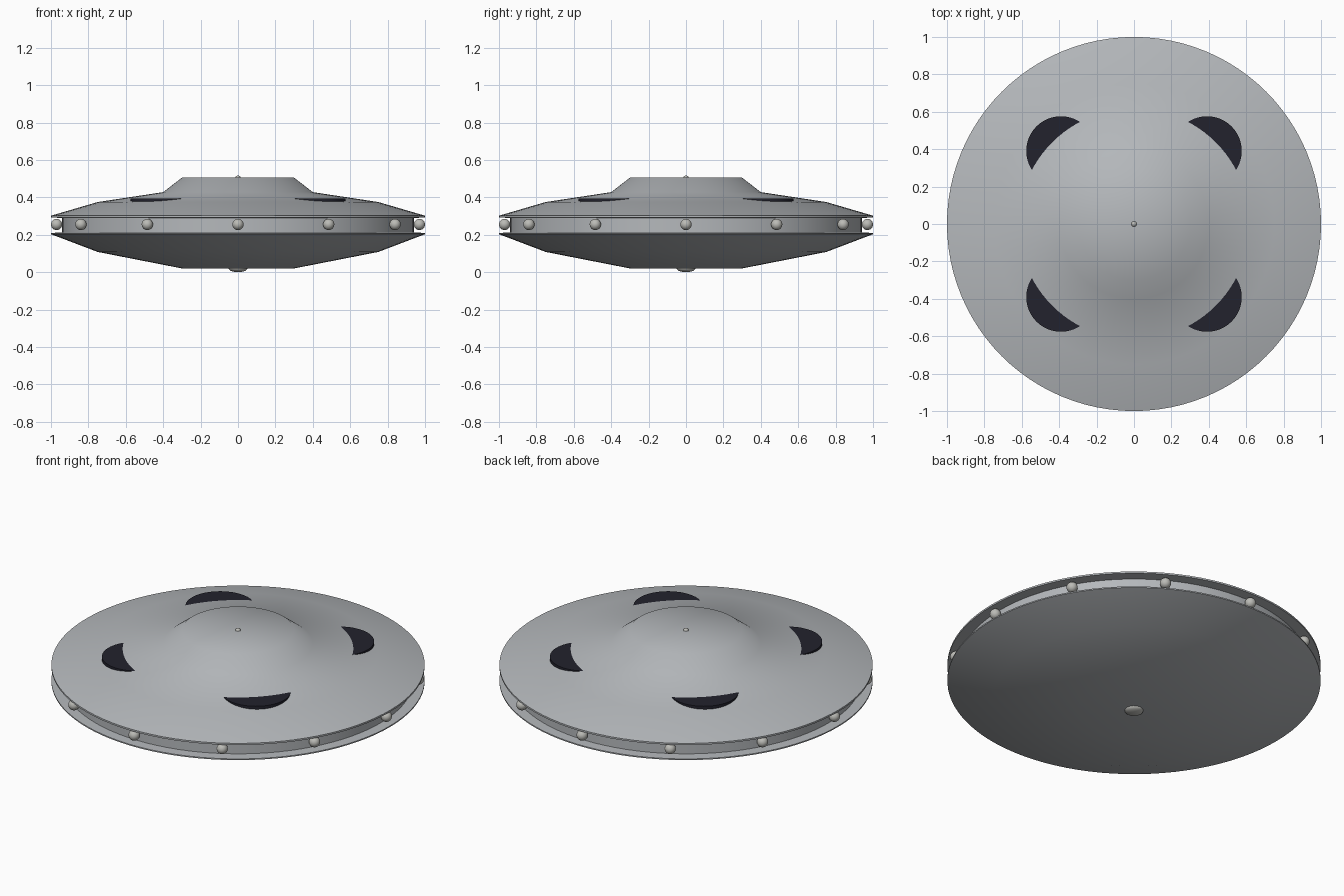
import bpy, bmesh
from math import sin, cos, pi, radians
from mathutils import Matrix

cube = bpy.data.objects.get("Cube")
if cube:
    bpy.data.objects.remove(cube, do_unlink=True)


def material(name, rgb):
    m = bpy.data.materials.new(name)
    m.use_nodes = True
    m.diffuse_color = (*rgb, 1)
    m.node_tree.nodes["Principled BSDF"].inputs["Base Color"].default_value = (*rgb, 1)
    return m


hull_grey = material("hull grey", (0.46, 0.48, 0.50))
lamp_grey = material("lamp warm grey", (0.50, 0.50, 0.47))
port_dark = material("port dark", (0.016, 0.016, 0.026))


def finish(name, bm, mat, sharp=None):
    bmesh.ops.recalc_face_normals(bm, faces=bm.faces)
    for f in bm.faces:
        f.smooth = True
    if sharp:
        for e in bm.edges:
            if len(e.link_faces) == 2:
                e.smooth = e.calc_face_angle() < radians(sharp)
    me = bpy.data.meshes.new(name)
    bm.to_mesh(me)
    bm.free()
    me.materials.append(mat)
    ob = bpy.data.objects.new(name, me)
    bpy.context.collection.objects.link(ob)
    return ob


def lathe(name, profile, mat, sharp=50, sides=96):
    """Spin (radius, height) points around z; radius 0 makes a pole."""
    bm = bmesh.new()
    rings = []
    for r, z in profile:
        n = sides if r else 1
        rings.append([bm.verts.new((r * sin(2 * pi * i / sides), -r * cos(2 * pi * i / sides), z))
                      for i in range(n)])
    for a, b in zip(rings, rings[1:]):
        for i in range(sides):
            j = (i + 1) % sides
            quad = [a[i % len(a)], a[j % len(a)], b[j % len(b)], b[i % len(b)]]
            bm.faces.new(list(dict.fromkeys(quad)))
    return finish(name, bm, mat, sharp)


def ball(name, loc, r, mat, squash=1):
    bm = bmesh.new()
    bmesh.ops.create_uvsphere(bm, u_segments=24, v_segments=16, radius=r,
                              matrix=Matrix.Translation(loc) @ Matrix.Diagonal((1, 1, squash, 1)))
    return finish(name, bm, mat)


# Saucer body: raised cabin, sloping deck, recessed belt, shallow belly
lathe("saucer_hull", [(0, 0.505), (0.30, 0.505), (0.40, 0.428), (0.75, 0.375),
                      (1.0, 0.302), (1.0, 0.292), (0.94, 0.29),
                      (0.94, 0.212), (1.0, 0.21), (1.0, 0.203),
                      (0.75, 0.108), (0.30, 0.02), (0, 0.02)], hull_grey)

# Lamps around the recessed belt
for i in range(12):
    a = i * pi / 6
    ball(f"belt_lamp_{i + 1}", (0.97 * sin(a), -0.97 * cos(a), 0.255), 0.03, lamp_grey)

# Round level ports sunk into the sloping deck
for side, sx in (("left", 1), ("right", -1)):
    for end, sy in (("front", -1), ("back", 1)):
        port = lathe(f"{end}_{side}_port",
                     [(0, 0.395), (0.186, 0.395), (0.186, 0.365), (0, 0.365)], port_dark, sides=64)
        port.location = (sx * 0.39, sy * 0.39, 0)

# Beacon on the roof and flattened lens under the belly
ball("roof_beacon", (0, 0, 0.502), 0.015, lamp_grey)
ball("belly_lens", (0, 0, 0.02), 0.05, lamp_grey, 0.4)
